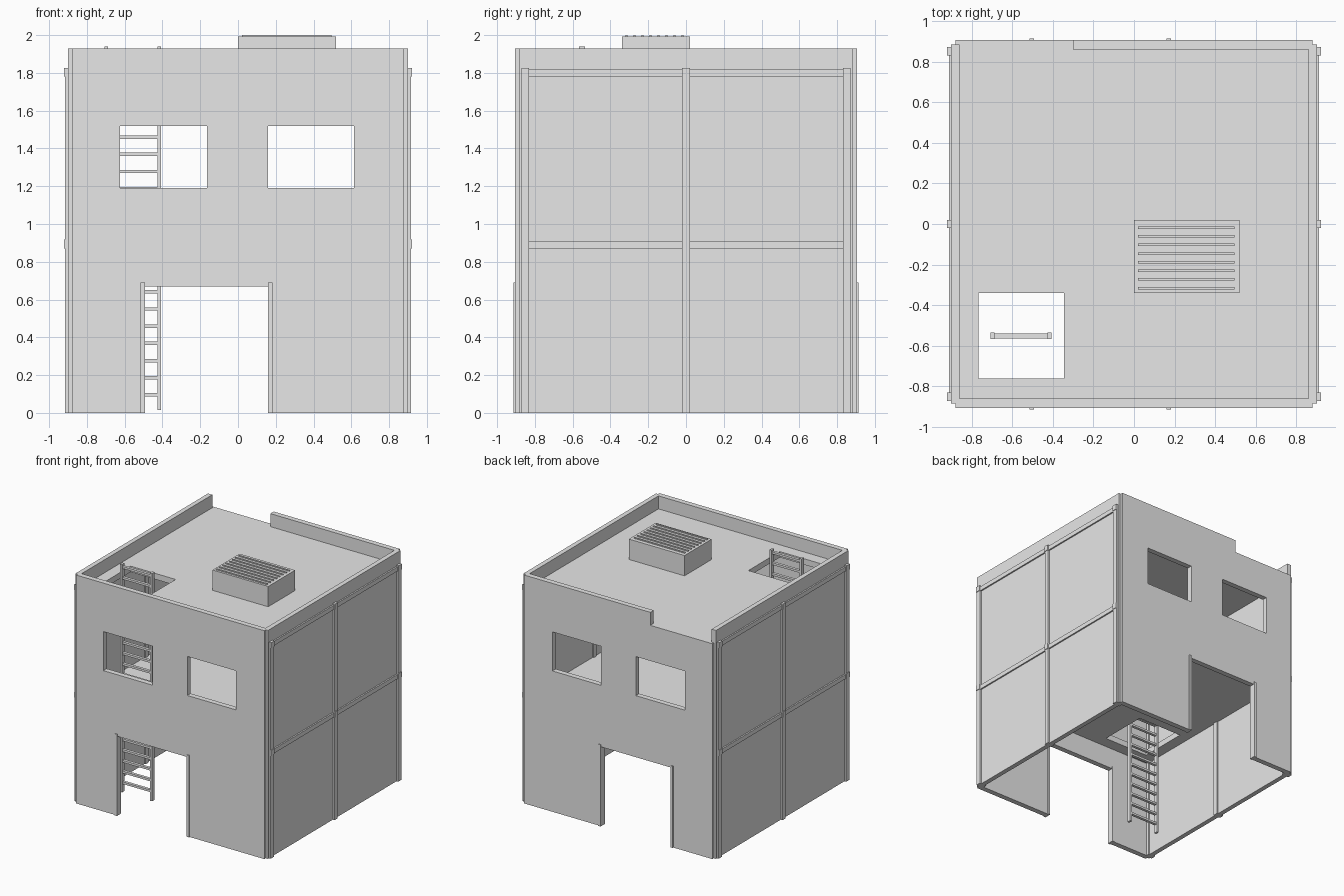
import bpy, bmesh
from mathutils import Vector

old = bpy.data.objects.get("Cube")
if old:
    bpy.data.objects.remove(old, do_unlink=True)

GREY = (0.8, 0.8, 0.8, 1)
mat = bpy.data.materials.new("plain grey")
mat.use_nodes = True
mat.diffuse_color = GREY
mat.node_tree.nodes["Principled BSDF"].inputs["Base Color"].default_value = GREY


def finish(name, bm):
    bmesh.ops.recalc_face_normals(bm, faces=bm.faces)
    mesh = bpy.data.meshes.new(name)
    bm.to_mesh(mesh)
    bm.free()
    mesh.materials.append(mat)
    obj = bpy.data.objects.new(name, mesh)
    bpy.context.collection.objects.link(obj)
    return obj


def add_box(bm, x0, x1, y0, y1, z0, z1):
    lo, hi = Vector((x0, y0, z0)), Vector((x1, y1, z1))
    verts = bmesh.ops.create_cube(bm, size=1)["verts"]
    for v in verts:
        v.co = Vector([(lo[i] + hi[i]) / 2 + v.co[i] * (hi[i] - lo[i]) for i in range(3)])


def boxes(name, items):
    bm = bmesh.new()
    for item in items:
        add_box(bm, *item)
    return finish(name, bm)


def slab(name, rect, holes, t0, t1, upright):
    """Flat plate in u,v with rectangular openings, solid from t0 to t1."""
    u0, u1, v0, v1 = rect
    us = sorted({u0, u1} | {h[i] for h in holes for i in (0, 1)})
    vs = sorted({v0, v1} | {h[i] for h in holes for i in (2, 3)})
    put = (lambda u, v, t: (u, t, v)) if upright else (lambda u, v, t: (u, v, t))
    bm = bmesh.new()
    grid = {(u, v): bm.verts.new(put(u, v, t0)) for u in us for v in vs}
    for a, b in zip(us, us[1:]):
        for c, d in zip(vs, vs[1:]):
            mu, mv = (a + b) / 2, (c + d) / 2
            if not any(h[0] < mu < h[1] and h[2] < mv < h[3] for h in holes):
                bm.faces.new([grid[a, c], grid[b, c], grid[b, d], grid[a, d]])
    bmesh.ops.delete(bm, geom=[v for v in bm.verts if not v.link_faces], context="VERTS")
    ext = bmesh.ops.extrude_face_region(bm, geom=bm.faces[:], use_keep_orig=True)
    shift = Vector(put(0, 0, t1 - t0))
    for v in ext["geom"]:
        if isinstance(v, bmesh.types.BMVert):
            v.co += shift
    bmesh.ops.recalc_face_normals(bm, faces=bm.faces)
    bmesh.ops.dissolve_limit(bm, angle_limit=0.02, verts=bm.verts, edges=bm.edges)
    return finish(name, bm)


INNER, OUTER, DECK, TOP = 0.86, 0.905, 1.82, 1.93

# Front and back walls share the doorway and two windows
openings = [(-0.495, 0.16, 0, 0.67), (-0.625, -0.165, 1.19, 1.52), (0.16, 0.615, 1.19, 1.52)]
gap = [(-0.88, -0.3, DECK, TOP)]
slab("front_wall", (-0.88, 0.88, 0, TOP), openings, -OUTER, -INNER, True)
slab("back_wall", (-0.88, 0.88, 0, TOP), openings + gap, INNER, OUTER, True)

# Doorway jambs, slightly proud of the walls
for side, s in (("front", -1), ("back", 1)):
    ys = sorted((s * 0.855, s * 0.913))
    boxes(side + "_door_jambs", [(x, x + 0.022, *ys, 0, 0.69) for x in (-0.515, 0.16)])

# Side walls with their grid of battens inside and out
for side, s in (("left", 1), ("right", -1)):
    def span(a, b):
        return sorted((s * a, s * b))
    boxes(side + "_wall", [(*span(INNER, 0.9), -0.885, 0.885, 0, TOP)])
    posts = [(-0.872, -0.83), (-0.02, 0.02), (0.83, 0.872)]
    rails = [(0.87, 0.907), (1.78, 1.817)]
    boxes(side + "_posts", [(*span(0.85, 0.916), *y, 0, DECK) for y in posts])
    boxes(side + "_rails", [(*span(0.89, 0.912), -0.872, 0.872, *z) for z in rails])
    boxes(side + "_brackets", [(*span(0.89, 0.921), *y, z[0], z[1] + 0.01)
                               for y in posts for z in rails])

# Middle floor and roof deck with the ladder hatch
hatch = [(-0.765, -0.345, -0.76, -0.34)]
for name, z0, z1 in (("middle_floor", 0.85, 0.9), ("roof_deck", 1.77, DECK)):
    slab(name, (-0.87, 0.87, -0.87, 0.87), hatch, z0, z1, False)

# Ladder
boxes("ladder_rails", [(x, x + 0.02, -0.567, -0.535, 0.015, 1.94) for x in (-0.707, -0.427)])
boxes("ladder_rungs", [(-0.69, -0.42, -0.563, -0.539, z - 0.009, z + 0.009)
                       for z in [0.095 + 0.091 * i for i in range(21)]])

# Rooftop vent with slats
boxes("vent_box", [(0, 0.52, -0.34, 0.02, DECK - 0.01, 1.992)])
boxes("vent_slats", [(0.02, 0.495, y - 0.006, y + 0.006, 1.985, 2.0)
                     for y in [-0.018 - 0.0425 * i for i in range(8)]])
